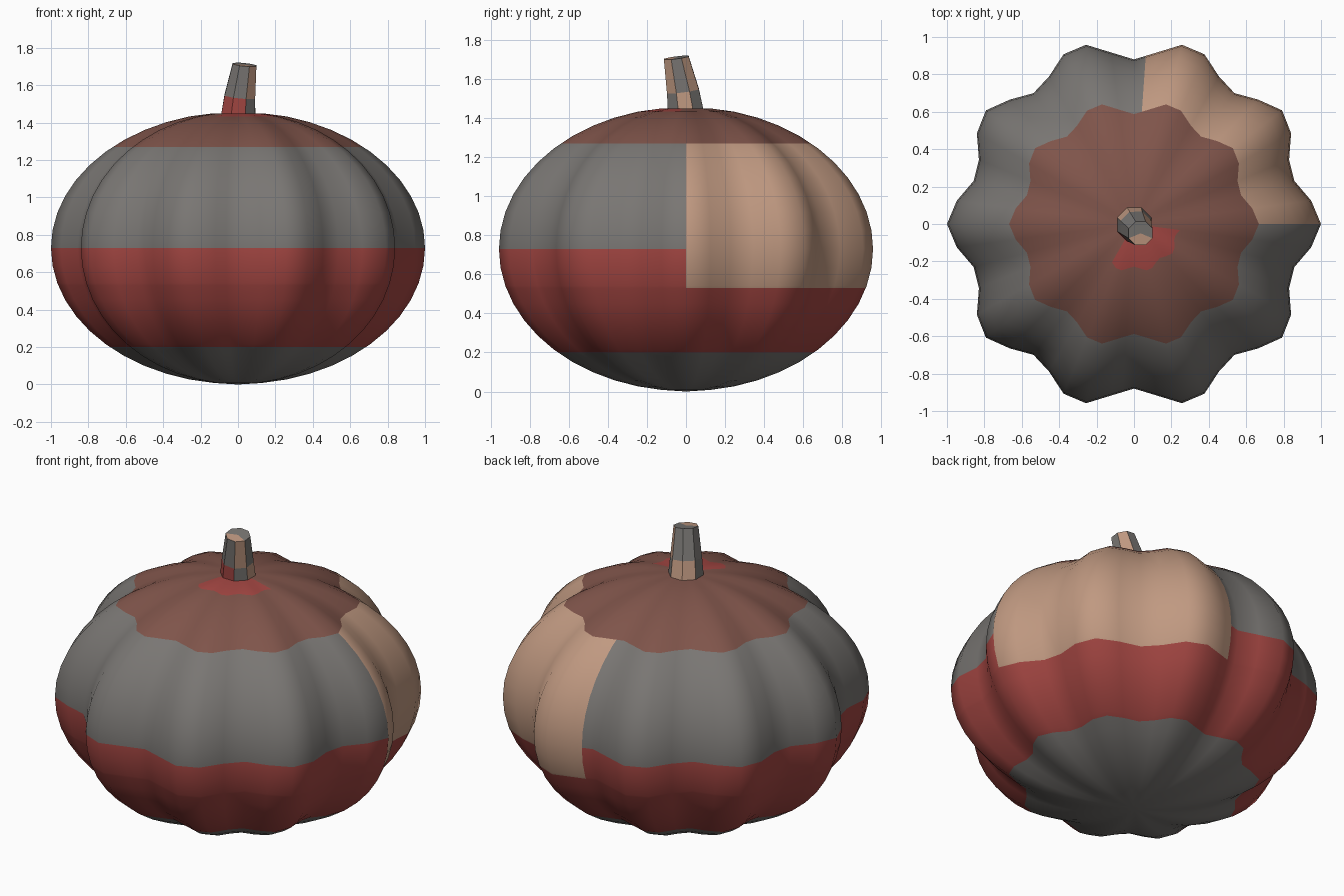
import bpy, bmesh, math
from mathutils import Vector, Matrix

if "Cube" in bpy.data.objects:
    bpy.data.objects.remove(bpy.data.objects["Cube"])


def material(name, rgb):
    m = bpy.data.materials.new(name)
    lin = [((c / 255 + 0.055) / 1.055) ** 2.4 for c in rgb]
    m.diffuse_color = (*lin, 1)
    m.use_nodes = True
    m.node_tree.nodes["Principled BSDF"].inputs["Base Color"].default_value = m.diffuse_color
    return m


MATS = [material("warm grey", (121, 118, 115)),
        material("red", (163, 70, 66)),
        material("brown", (127, 84, 74)),
        material("tan", (192, 153, 129))]
GREY, RED, BROWN, TAN = range(4)


def make_object(name, bm):
    bmesh.ops.recalc_face_normals(bm, faces=bm.faces)
    me = bpy.data.meshes.new(name)
    bm.to_mesh(me)
    bm.free()
    for m in MATS:
        me.materials.append(m)
    ob = bpy.data.objects.new(name, me)
    bpy.context.collection.objects.link(ob)
    return ob


def skin(bm, rings):
    for a, b in zip(rings, rings[1:]):
        n = len(a)
        for i in range(n):
            j = (i + 1) % n
            bm.faces.new((a[i], a[j], b[j], b[i]))


def fan(bm, ring, tip):
    for i in range(len(ring)):
        bm.faces.new((ring[i], ring[(i + 1) % len(ring)], tip))


# Ribbed body: flattened sphere with ten lobes
SEG, LOBES, MID = 48, 10, 0.73
bm = bmesh.new()
rings = []
for k in range(1, 24):
    lat = math.radians(-90 + 7.5 * k)
    z = min(MID + 0.728 * math.sin(lat), 1.45)
    ring = []
    for i in range(SEG):
        a = math.tau * i / SEG
        r = (0.94 + 0.06 * math.cos(LOBES * a)) * math.cos(lat)
        ring.append(bm.verts.new((r * math.cos(a), r * math.sin(a), z)))
    rings.append(ring)
skin(bm, rings)
fan(bm, rings[0], bm.verts.new((0, 0, 0)))
fan(bm, rings[-1], bm.verts.new((0, 0, 1.45)))

# Cut the colour borders into the mesh
EDGE = math.radians(86)
cuts = [((0, 0, h), (0, 0, 1)) for h in (0.2, 0.53, 1.27)]
cuts.append(((0, 0, 0), (math.sin(EDGE), -math.cos(EDGE), 0)))
for co, no in cuts:
    bmesh.ops.bisect_plane(bm, geom=bm.verts[:] + bm.edges[:] + bm.faces[:],
                           dist=1e-5, plane_co=co, plane_no=no)

# Colour bands by height and direction
for f in bm.faces:
    f.smooth = True
    c = f.calc_center_median()
    a = math.degrees(math.atan2(c.y, c.x))
    if c.z > 1.27:
        near = math.hypot(c.x, c.y) < 0.25 and c.z > 1.42
        f.material_index = RED if near and -120 < a < -5 else BROWN
    elif c.z > 0.53 and 0 < a < 86:
        f.material_index = TAN
    elif 0.2 < c.z < MID:
        f.material_index = RED
    else:
        f.material_index = GREY
make_object("pumpkin_body", bm)

# Leaning eight-sided stem
bm = bmesh.new()
axis = Vector((0.10, -0.13, 1)).normalized()
tilt = Vector((0, 0, 1)).rotation_difference(axis).to_matrix()
rings = []
for c, r, rot in (((0.0, 0.0, 1.43), 0.10, Matrix.Identity(3)),
                  ((0.01, -0.016, 1.54), 0.089, tilt),
                  ((0.035, -0.05, 1.71), 0.069, tilt)):
    ring = []
    for i in range(8):
        a = math.radians(22.5 + 45 * i)
        ring.append(bm.verts.new(Vector(c) + rot @ Vector((r * math.cos(a), r * math.sin(a), 0))))
    rings.append(ring)
skin(bm, rings)
bm.faces.new(rings[0])
tip = bm.verts.new((0.035, -0.05, 1.71))
fan(bm, rings[-1], tip)

# Stem patches by direction and height
for f in bm.faces:
    c = f.calc_center_median()
    d = c - Vector((0.13 * (c.z - 1.44), -0.185 * (c.z - 1.44), c.z))
    side = round(math.degrees(math.atan2(d.y, d.x)) / 45) % 8
    if c.z > 1.69:
        f.material_index = TAN if side in (5, 6, 7) else GREY
    elif c.z > 1.54:
        f.material_index = TAN if side in (1, 7) else GREY
    else:
        f.material_index = {5: RED, 6: RED, 0: TAN, 2: TAN, 3: TAN}.get(side, GREY)
make_object("stem", bm)
